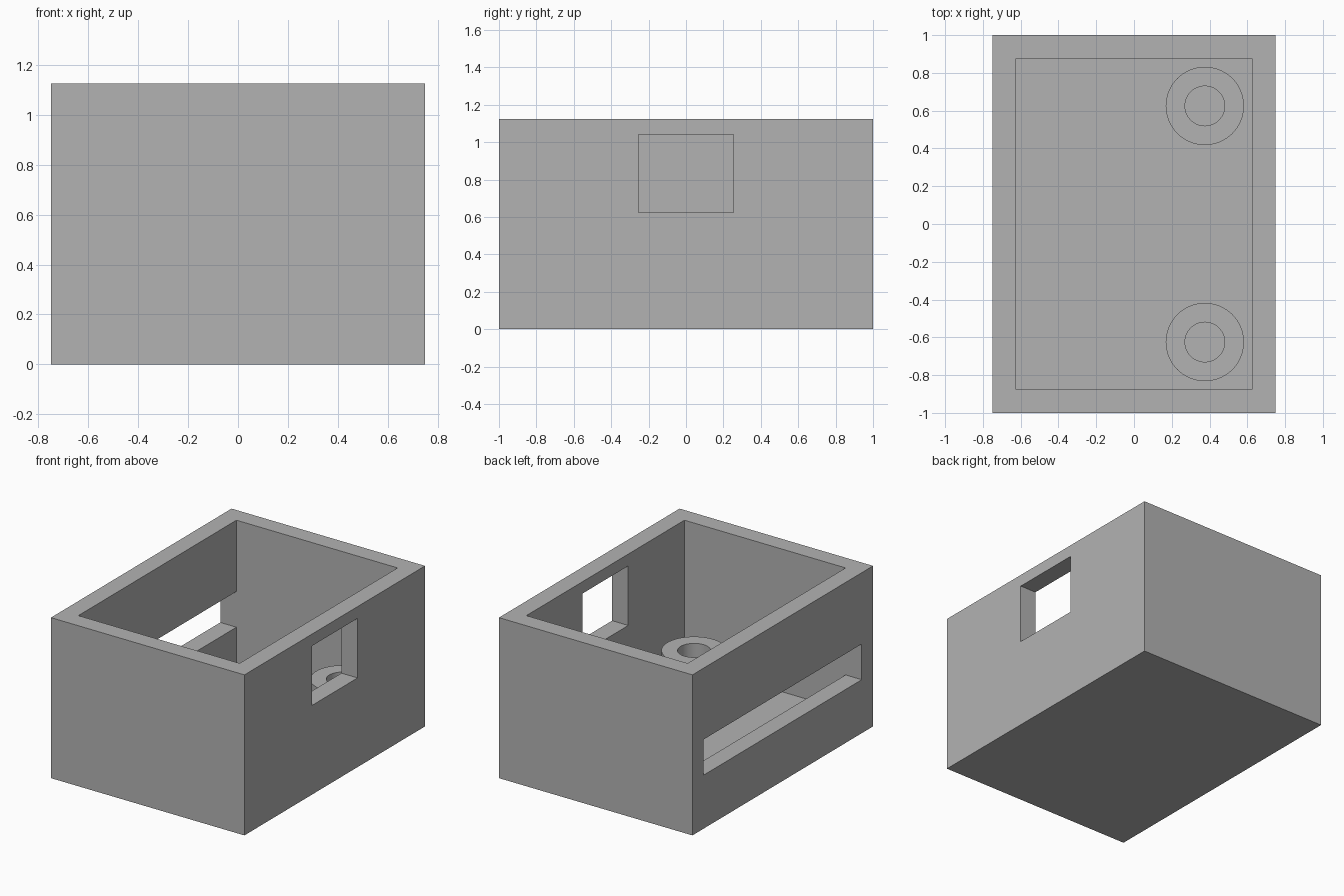
import bpy
import bmesh
from math import radians, tau
from mathutils import Vector, Matrix

start = bpy.data.objects.get("Cube")
if start:
    bpy.data.objects.remove(start, do_unlink=True)

WIDTH, DEPTH, HEIGHT, WALL = 1.5, 2.0, 1.125, 0.125
X, Y = WIDTH / 2, DEPTH / 2          # outer half sizes
IN_X, IN_Y = X - WALL, Y - WALL      # inner half sizes
BOSS_TOP = 3 * WALL

grey = bpy.data.materials.new("mid_grey")
grey.use_nodes = True
colour = (0.45, 0.45, 0.45, 1)
grey.diffuse_color = colour
grey.node_tree.nodes["Principled BSDF"].inputs["Base Color"].default_value = colour


def add_object(name, bm):
    bmesh.ops.recalc_face_normals(bm, faces=bm.faces)
    mesh = bpy.data.meshes.new(name)
    bm.to_mesh(mesh)
    bm.free()
    mesh.materials.append(grey)
    obj = bpy.data.objects.new(name, mesh)
    bpy.context.collection.objects.link(obj)
    return obj


def box(name, low, high):
    low, high = Vector(low), Vector(high)
    bm = bmesh.new()
    place = Matrix.Translation((low + high) / 2) @ Matrix.Diagonal((*(high - low), 1))
    bmesh.ops.create_cube(bm, size=1, matrix=place)
    return add_object(name, bm)


def select_only(obj):
    bpy.ops.object.select_all(action="DESELECT")
    obj.select_set(True)
    bpy.context.view_layer.objects.active = obj


def cut(target, cutter):
    mod = target.modifiers.new("cut", "BOOLEAN")
    mod.operation = "DIFFERENCE"
    mod.solver = "EXACT"
    mod.object = cutter
    select_only(target)
    bpy.ops.object.modifier_apply(modifier=mod.name)
    bpy.data.objects.remove(cutter, do_unlink=True)


def boss(name, x, y, outer, inner):
    # Lathed tube standing on the floor, open at the bottom
    profile = [(outer, WALL), (outer, BOSS_TOP), (inner, BOSS_TOP), (inner, WALL)]
    bm = bmesh.new()
    verts = [bm.verts.new((r, 0, z)) for r, z in profile]
    edges = [bm.edges.new(pair) for pair in zip(verts, verts[1:])]
    bmesh.ops.spin(bm, geom=verts + edges, cent=(0, 0, 0), axis=(0, 0, 1),
                   angle=tau, steps=64, use_merge=True)
    bmesh.ops.remove_doubles(bm, verts=bm.verts, dist=0.0001)
    # Orient faces outwards from the tube wall
    bm.normal_update()
    top = next(f for f in bm.faces if abs(f.normal.z) > 0.9)
    flip = top.normal.z < 0
    obj = add_object(name, bm)
    if obj.data.polygons and max(p.normal.z for p in obj.data.polygons) < 0.9:
        obj.data.flip_normals()
    obj.location = (x, y, 0)
    select_only(obj)
    bpy.ops.object.shade_smooth_by_angle(angle=radians(30))
    return obj


# Open-topped case with a solid floor
case = box("case", (-X, -Y, 0), (X, Y, HEIGHT))
cut(case, box("cavity", (-IN_X, -IN_Y, WALL), (IN_X, IN_Y, HEIGHT + WALL)))

# Rectangular window in the left wall
cut(case, box("window", (IN_X - WALL, -0.253, 0.625), (X + WALL, 0.253, 1.042)))

# Long slot in the right wall, flush with the inner end walls
cut(case, box("slot", (-X - WALL, -IN_Y, 0.375), (-IN_X + WALL, IN_Y, 0.625)))

# Two mounting bosses with round holes
for name, side in (("front_boss", -1), ("back_boss", 1)):
    boss(name, 0.375, side * 0.625, 0.207, 0.105)
